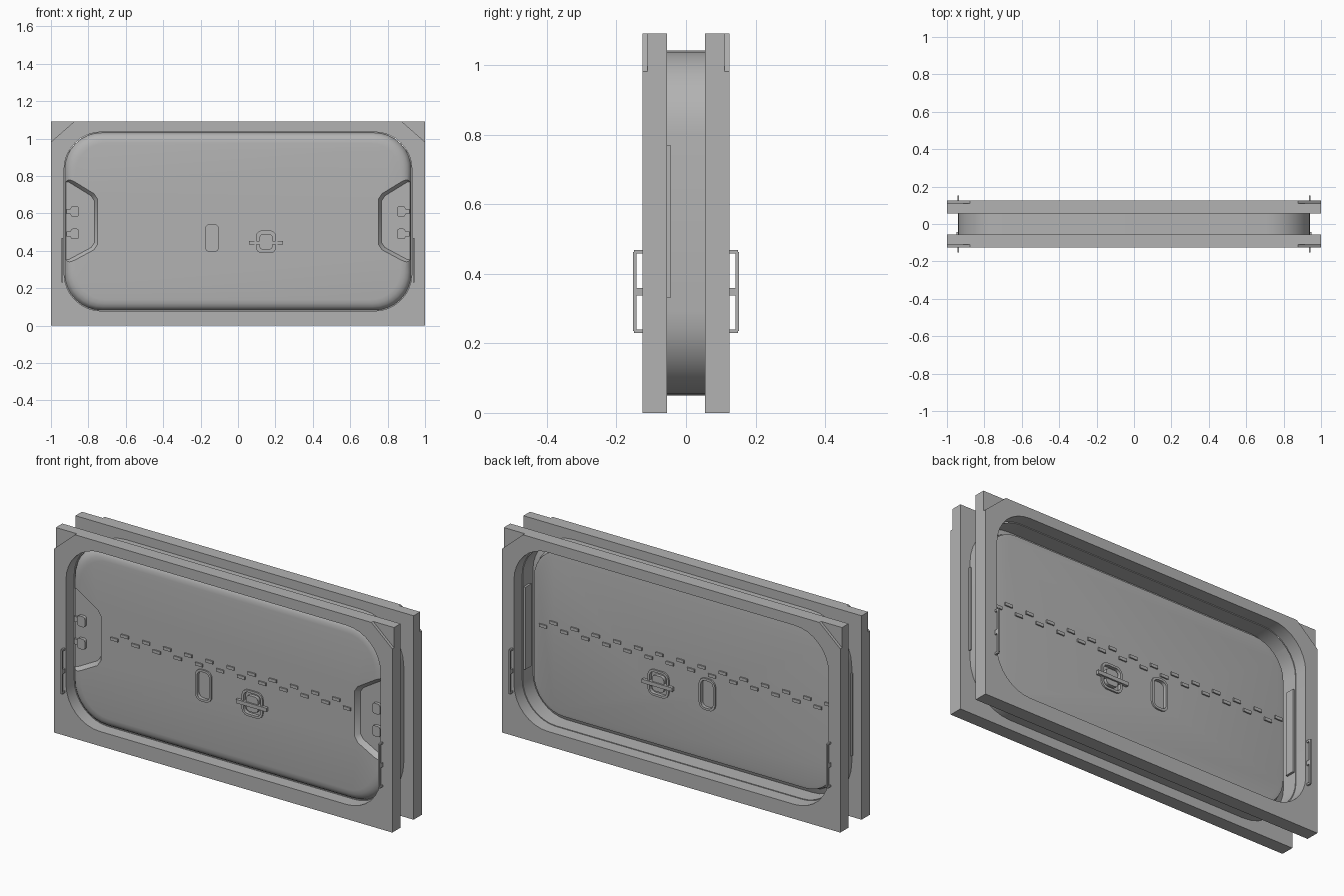
import bpy, bmesh, math

if "Cube" in bpy.data.objects:
    bpy.data.objects.remove(bpy.data.objects["Cube"])

grey = bpy.data.materials.new("plain grey")
grey.diffuse_color = (0.45, 0.45, 0.45, 1)
grey.use_nodes = True
grey.node_tree.nodes["Principled BSDF"].inputs["Base Color"].default_value = grey.diffuse_color


def rounded(x0, x1, z0, z1, r, n=8):
    """Rounded rectangle in the xz plane."""
    pts = []
    for cx, cz, a in ((x1 - r, z1 - r, 0), (x0 + r, z1 - r, 90), (x0 + r, z0 + r, 180), (x1 - r, z0 + r, 270)):
        for i in range(n + 1):
            t = math.radians(a + 90 * i / n)
            pts.append((cx + r * math.cos(t), cz + r * math.sin(t)))
    return pts


def loft(name, layers):
    """Solid through xz outlines (points, y), capped at both ends."""
    bm = bmesh.new()
    loops = [[bm.verts.new((x, y, z)) for x, z in pts] for pts, y in layers]
    n = len(loops[0])
    for a, b in zip(loops, loops[1:]):
        for i in range(n):
            bm.faces.new((a[i], a[(i + 1) % n], b[(i + 1) % n], b[i]))
    bm.faces.new(loops[0])
    bm.faces.new(loops[-1])
    bmesh.ops.recalc_face_normals(bm, faces=bm.faces)
    me = bpy.data.meshes.new(name)
    bm.to_mesh(me)
    bm.free()
    me.materials.append(grey)
    ob = bpy.data.objects.new(name, me)
    bpy.context.collection.objects.link(ob)
    return ob


def prism(name, pts, y0, y1):
    return loft(name, [(pts, y0), (pts, y1)])


def box(name, x0, x1, y0, y1, z0, z1):
    return prism(name, [(x0, z0), (x1, z0), (x1, z1), (x0, z1)], y0, y1)


def activate(ob):
    bpy.ops.object.select_all(action='DESELECT')
    ob.select_set(True)
    bpy.context.view_layer.objects.active = ob


def cut(ob, *cutters):
    activate(ob)
    for c in cutters:
        m = ob.modifiers.new("cut", 'BOOLEAN')
        m.operation, m.object, m.solver = 'DIFFERENCE', c, 'EXACT'
        bpy.ops.object.modifier_apply(modifier=m.name)
        bpy.data.objects.remove(c)
    return ob


def smooth(ob):
    activate(ob)
    bpy.ops.object.shade_smooth_by_angle(angle=math.radians(28))


def opening(d, n=8):
    """Door opening outline, shrunk by d."""
    return rounded(-0.93 + d, 0.93 - d, 0.078 + d, 1.035 - d, 0.2 - d * 0.6, n)


# Two outer frames with recessed top corners
for side, label in ((-1, "front"), (1, "back")):
    frame = box(label + "_frame", -1, 1, side * 0.055, side * 0.125, 0, 1.09)
    cuts = [prism("cutter", opening(0), side * 0.04, side * 0.14)]
    for s in (-1, 1):
        tri = [(s * 1.01, 0.973), (s * 0.865, 1.1), (s * 1.01, 1.1)]
        cuts.append(prism("cutter", tri, side * 0.11, side * 0.14))
    smooth(cut(frame, *cuts))

# Wall sleeve joining the frames
sleeve = prism("wall_sleeve", rounded(-0.942, 0.942, 0.05, 1.042, 0.24), -0.056, 0.056)
smooth(cut(sleeve, prism("cutter", opening(0.004), -0.1, 0.1)))

# Door panel with rounded front rim and tapered back rim
door = loft("door_panel", [
    (opening(0.06), -0.088), (opening(0.04), -0.085), (opening(0.022), -0.077),
    (opening(0.012), -0.066), (opening(0.004), -0.05), (opening(0.004), -0.03),
    (opening(0.03), -0.02), (opening(0.04), 0.012), (opening(0.055), 0.015)])
pocket = [(0.96, 0.79), (0.9, 0.785), (0.77, 0.705), (0.75, 0.675),
          (0.75, 0.435), (0.77, 0.405), (0.9, 0.335), (0.96, 0.33)]


def grown(s, k):
    return [(s * (0.96 + (x - 0.96) * k), 0.56 + (z - 0.56) * k) for x, z in pocket]


cuts = [loft("cutter", [(grown(s, 1.06), -0.12), (grown(s, 1.0), -0.088), (grown(s, 0.92), -0.062)])
        for s in (-1, 1)]
# Pull window and lock recesses on both faces
for y0, y1 in ((-0.12, -0.078), (0.005, 0.05)):
    cuts.append(prism("cutter", rounded(-0.175, -0.103, 0.395, 0.54, 0.025, 4), y0, y1))
    cuts.append(prism("cutter", rounded(0.1, 0.2, 0.39, 0.505, 0.025, 4), y0, y1))
smooth(cut(door, *cuts))

for side, y, label in ((-1, -0.088, "front"), (1, 0.015, "back")):
    # Raised rims round the pull window and the lock
    for name, x0, x1, z0, z1 in (("window_rim", -0.187, -0.091, 0.383, 0.552),
                                 ("lock_rim", 0.088, 0.212, 0.378, 0.517)):
        rim = prism(label + "_" + name, rounded(x0, x1, z0, z1, 0.035, 4), y - side * 0.002, y + side * 0.008)
        cut(rim, prism("cutter", rounded(x0 + 0.012, x1 - 0.012, z0 + 0.012, z1 - 0.012, 0.025, 4), y - 0.05, y + 0.05))
    # Lock knob and cross bar
    prism(label + "_lock_knob", rounded(0.115, 0.185, 0.405, 0.49, 0.02, 4), y - side * 0.015, y + side * 0.008)
    box(label + "_lock_bar", 0.06, 0.24, y - side * 0.012, y + side * 0.016, 0.433, 0.453)
    # Two staggered rows of hinge tabs across the door
    reach = 0.70 if side < 0 else 0.85
    for row, z, shift in (("upper", 0.605, 0.02), ("lower", 0.573, 0.083)):
        for i in range(-8, 8):
            x = i * 0.125 + shift
            if abs(x) < reach + 0.03:
                box(f"{label}_{row}_hinge_tab", x - 0.022, x + 0.022, y - side * 0.004, y + side * 0.007,
                    z - 0.008, z + 0.008)

for s in (-1, 1):
    # Latches in the side pockets
    for z in (0.61, 0.49):
        prism("pocket_latch", rounded(min(s * 0.85, s * 0.895), max(s * 0.85, s * 0.895), z - 0.028, z + 0.028, 0.012, 3),
              -0.064, -0.08)
        box("latch_pin", s * 0.89, s * 0.918, -0.064, -0.074, z - 0.014, z + 0.014)
    # Side plates on the sleeve
    box("sleeve_plate", s * 0.938, s * 0.95, -0.056, -0.044, 0.33, 0.77)
    box("inner_side_plate", s * 0.915, s * 0.93, 0.0, 0.05, 0.33, 0.77)
    # Grab handles on both frames
    for side in (-1, 1):
        x0, x1 = s * 0.935, s * 0.944
        box("handle_grip", x0, x1, side * 0.142, side * 0.152, 0.236, 0.462)
        for z, h in ((0.235, 0.005), (0.348, 0.011), (0.463, 0.005)):
            box("handle_post", x0, x1, side * 0.12, side * 0.15, z - h, z + h)
